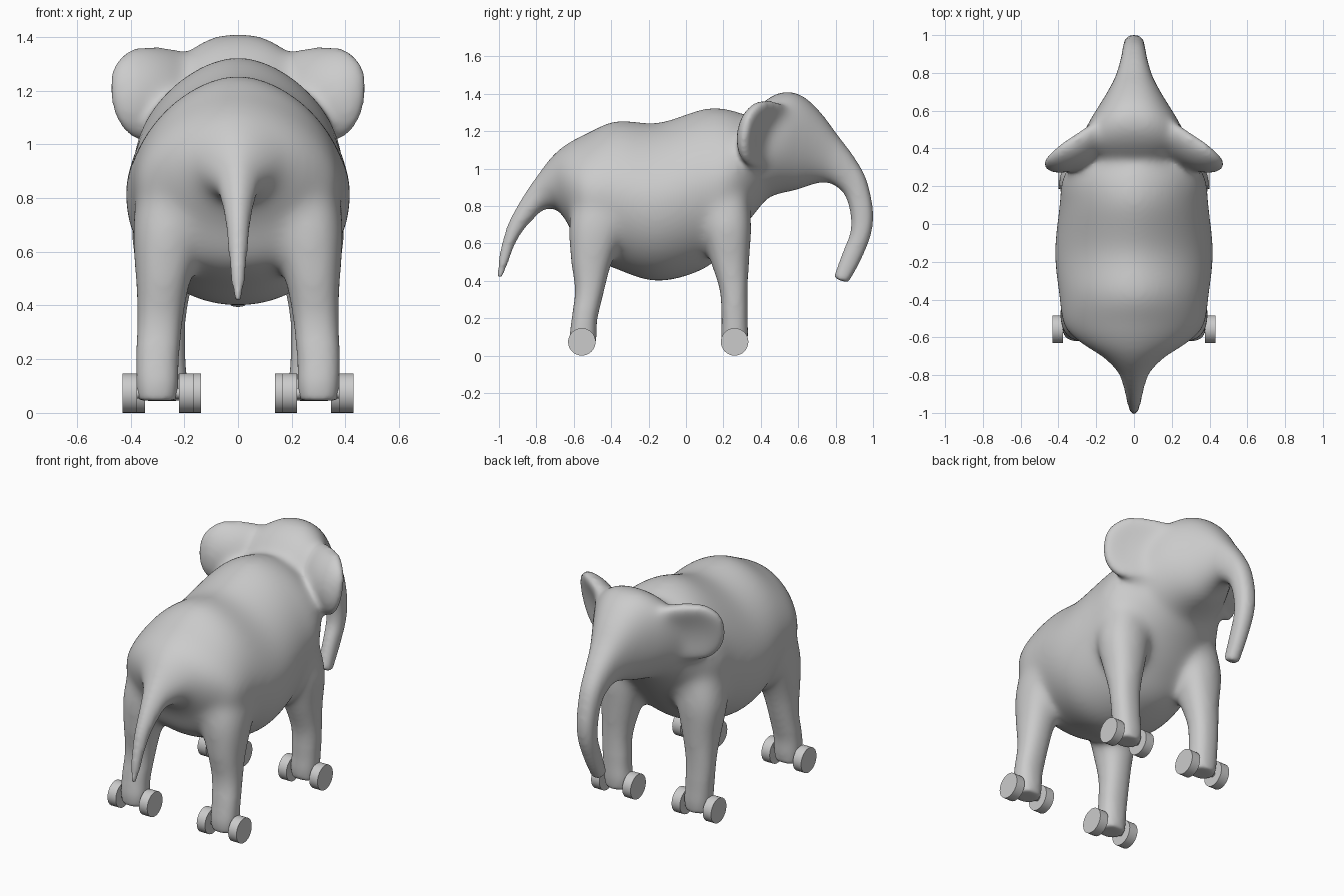
import bpy, bmesh, math
from mathutils import Vector, Matrix

if "Cube" in bpy.data.objects:
    bpy.data.objects.remove(bpy.data.objects["Cube"])


def spline(rows, steps=8):
    """Catmull-Rom interpolation between rows of numbers."""
    out = []
    for i in range(len(rows) - 1):
        p0, p1 = rows[max(i - 1, 0)], rows[i]
        p2, p3 = rows[i + 1], rows[min(i + 2, len(rows) - 1)]
        for s in range(steps):
            t = s / steps
            out.append([0.5 * (2 * b + (c - a) * t + (2 * a - 5 * b + 4 * c - d) * t * t
                               + (3 * b - a - 3 * c + d) * t ** 3)
                        for a, b, c, d in zip(p0, p1, p2, p3)])
    return out + [list(rows[-1])]


def merge(bm, sub):
    bmesh.ops.recalc_face_normals(sub, faces=sub.faces)
    tmp = bpy.data.meshes.new("tmp")
    sub.to_mesh(tmp)
    sub.free()
    bm.from_mesh(tmp)
    bpy.data.meshes.remove(tmp)


def loft(bm, rings, upper=2.0, lower=2.0, n=48):
    """Skin rounded rings given as (centre, half axis u, half axis v)."""
    sub = bmesh.new()
    loops = []
    for c, u, v in rings:
        loop = []
        for k in range(n):
            a = 2 * math.pi * k / n
            ca, sa = math.cos(a), math.sin(a)
            power = upper if sa > 0 else lower
            pc = math.copysign(abs(ca) ** (2 / power), ca)
            ps = math.copysign(abs(sa) ** (2 / power), sa)
            loop.append(sub.verts.new(c + u * pc + v * ps))
        loops.append(loop)
    for a, b in zip(loops, loops[1:]):
        for k in range(n):
            sub.faces.new((a[k], a[(k + 1) % n], b[(k + 1) % n], b[k]))
    sub.faces.new(loops[0])
    sub.faces.new(loops[-1])
    merge(bm, sub)


def spine_rings(rows):
    """Rows: top y, top z, bottom y, bottom z, half width."""
    res = []
    for yt, zt, yb, zb, w in spline(rows):
        top, bot = Vector((0, yt, zt)), Vector((0, yb, zb))
        res.append(((top + bot) / 2, Vector((w, 0, 0)), (top - bot) / 2))
    return res


def leg_rings(rows, side):
    """Rows: z, x, y, half width, half depth."""
    return [(Vector((side * x, y, z)), Vector((rx, 0, 0)), Vector((0, ry, 0)))
            for z, x, y, rx, ry in spline(rows)]


# Tail and torso
TORSO = [
    (-1.01, .41, -.985, .41, .012), (-1.005, .50, -.952, .49, .027), (-.985, .60, -.918, .585, .036),
    (-.95, .71, -.872, .665, .045), (-.885, .83, -.81, .735, .06), (-.805, .95, -.755, .78, .09),
    (-.715, 1.07, -.69, .78, .17), (-.635, 1.135, -.63, .70, .28), (-.53, 1.19, -.55, .55, .37),
    (-.37, 1.257, -.38, .465, .397), (-.15, 1.245, -.15, .398, .42), (.10, 1.322, .10, .465, .395),
    (.24, 1.315, .24, .60, .38), (.36, 1.27, .36, .75, .30), (.45, 1.24, .45, .86, .20)]
# Head and trunk
HEAD = [
    (.31, 1.25, .36, .82, .22), (.43, 1.37, .42, .84, .28), (.54, 1.415, .50, .865, .25),
    (.64, 1.38, .60, .885, .19), (.73, 1.29, .67, .91, .14), (.81, 1.18, .74, .925, .10),
    (.90, 1.06, .80, .905, .075), (.965, .94, .85, .855, .063), (1.0, .78, .878, .76, .057),
    (.99, .65, .878, .66, .052), (.935, .51, .84, .56, .046), (.868, .388, .785, .415, .04)]
REAR_LEG = [
    (.045, .30, -.55, .072, .065), (.11, .30, -.55, .079, .072), (.20, .30, -.542, .08, .069),
    (.35, .29, -.515, .087, .08), (.50, .278, -.505, .105, .112), (.70, .255, -.47, .137, .155),
    (.90, .22, -.42, .14, .17)]
FRONT_LEG = [
    (.045, .267, .26, .072, .065), (.11, .268, .26, .08, .072), (.20, .275, .26, .08, .07),
    (.35, .28, .255, .088, .076), (.50, .27, .235, .108, .105), (.70, .258, .215, .14, .135),
    (.90, .22, .19, .14, .14)]

body = bmesh.new()
loft(body, spine_rings(TORSO), 1.75, 2.05)
loft(body, spine_rings(HEAD), 2.3, 2.1)
for side in (-1, 1):
    loft(body, leg_rings(REAR_LEG, side), 2.3, 2.3)
    loft(body, leg_rings(FRONT_LEG, side), 2.3, 2.3)
    # Cupped ear
    ear = bmesh.new()
    bmesh.ops.create_uvsphere(ear, u_segments=48, v_segments=32, radius=1)
    turn = Matrix.Rotation(math.radians(-36), 4, 'Z') @ Matrix.Rotation(math.radians(-10), 4, 'X')
    for v in ear.verts:
        x, y, z = v.co
        r2 = x * x + z * z
        square = 1 + 0.25 * x * x * z * z
        dish = 0.03 * (r2 - 0.6) - (0.05 * (1 - r2) if y > 0 else 0)
        p = turn @ Vector((x * .222 * square, y * .09 + dish, z * .188 * square))
        p += Vector((.283, .42, 1.185))
        v.co = (side * p.x, p.y, p.z)
    merge(body, ear)

mesh = bpy.data.meshes.new("elephant_body")
body.to_mesh(mesh)
body.free()
elephant = bpy.data.objects.new("elephant_body", mesh)
bpy.context.collection.objects.link(elephant)
# Fuse the parts into one soft skin
fuse = elephant.modifiers.new("fuse", 'REMESH')
fuse.mode = 'VOXEL'
fuse.voxel_size = 0.012
fuse.use_smooth_shade = True
soften = elephant.modifiers.new("soften", 'SMOOTH')
soften.factor = 0.5
soften.iterations = 14
skin = bpy.data.meshes.new_from_object(elephant.evaluated_get(bpy.context.evaluated_depsgraph_get()))
elephant.modifiers.clear()
elephant.data = skin
skin.name = "elephant_body"

# Blend the thick parts further, leaving trunk, tail, feet and ear rims alone
thick = elephant.vertex_groups.new(name="thick")
for v in skin.vertices:
    x, y, z = abs(v.co.x), v.co.y, v.co.z
    rim = max(0, min(1, (x - .28) / .1)) if y > .26 and z > .98 else 0
    ramp = min(1, (y + .82) / .12, (.82 - y) / .15, (z - .25) / .2) - rim
    if ramp > 0:
        thick.add([v.index], ramp, 'REPLACE')
blend = elephant.modifiers.new("blend", 'SMOOTH')
blend.factor = 0.6
blend.iterations = 60
blend.vertex_group = "thick"


def cylinder(name, x, y, radius, width):
    bpy.ops.mesh.primitive_cylinder_add(vertices=32, radius=radius, depth=width,
                                        location=(x, y, .0735), rotation=(0, math.pi / 2, 0))
    bpy.context.object.name = name
    bpy.ops.object.shade_smooth_by_angle(angle=math.radians(30))


# Wheel pairs on each foot
for label, y, inner, outer in (("rear", -.557, .193, .403), ("front", .26, .165, .373)):
    for side, hand in ((-1, "left"), (1, "right")):
        cylinder(f"{label}_{hand}_inner_wheel", side * inner, y, .0735, .055)
        cylinder(f"{label}_{hand}_outer_wheel", side * outer, y, .0735, .055)
        cylinder(f"{label}_{hand}_axle", side * (inner + outer) / 2, y, .02, outer - inner)
